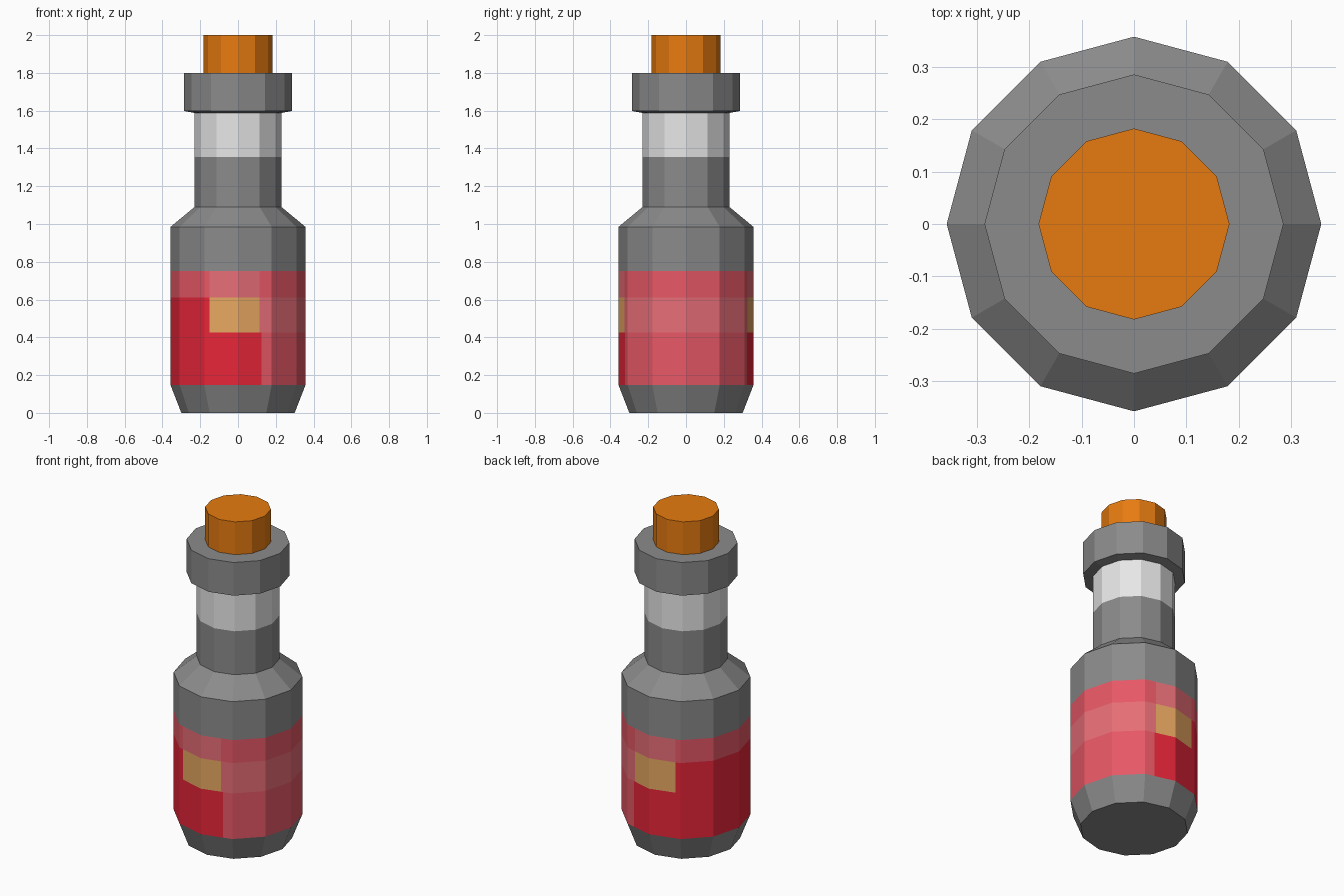
import bpy, bmesh, math
from mathutils import Vector

if "Cube" in bpy.data.objects:
    bpy.data.objects.remove(bpy.data.objects["Cube"])

SIDES = 12


def material(name, rgb):
    lin = [((c / 255 + 0.055) / 1.055) ** 2.4 if c > 10 else c / 255 / 12.92 for c in rgb]
    m = bpy.data.materials.new(name)
    m.diffuse_color = (*lin, 1)
    m.use_nodes = True
    m.node_tree.nodes["Principled BSDF"].inputs["Base Color"].default_value = m.diffuse_color
    return m


def lathe(name, profile, mats):
    """Closed 12-sided solid from (radius, height) rings."""
    bm = bmesh.new()
    rings = [[bm.verts.new((r * math.cos(2 * math.pi * i / SIDES),
                            r * math.sin(2 * math.pi * i / SIDES), z))
              for i in range(SIDES)] for r, z in profile]
    for a, b in zip(rings, rings[1:]):
        for i in range(SIDES):
            j = (i + 1) % SIDES
            bm.faces.new((a[i], a[j], b[j], b[i]))
    bm.faces.new(rings[0][::-1])
    bm.faces.new(rings[-1])
    me = bpy.data.meshes.new(name)
    ob = bpy.data.objects.new(name, me)
    bpy.context.collection.objects.link(ob)
    for m in mats:
        me.materials.append(m)
    return ob, bm


def cut_band(bm, lo, hi, x):
    """Cut the side faces between two heights along a plane of constant x."""
    faces = [f for f in bm.faces if lo < f.calc_center_median().z < hi]
    geom = set(faces)
    for f in faces:
        geom.update(f.edges)
        geom.update(f.verts)
    bmesh.ops.bisect_plane(bm, geom=list(geom), plane_co=Vector((x, 0, 0)),
                           plane_no=Vector((1, 0, 0)), dist=0.0005)


glass = material("grey_glass", (139, 139, 139))
white = material("white_band", (240, 240, 240))
red = material("deep_red", (236, 38, 58))
rose = material("rose_red", (238, 91, 105))
pink = material("light_rose", (238, 113, 122))
tan = material("tan_patch", (235, 170, 99))
cork_mat = material("orange_cork", (238, 127, 17))

# Bottle body, with ring edges where the label colours change
Z0, Z1, Z2, Z3 = 0.147, 0.425, 0.61, 0.75
bottle, bm = lathe("bottle", [
    (0.30, 0), (0.357, Z0), (0.357, Z1), (0.357, Z2), (0.357, Z3),
    (0.357, 0.985), (0.23, 1.09), (0.23, 1.355), (0.23, 1.588),
    (0.285, 1.598), (0.285, 1.80)], [glass, white, red, rose, pink, tan])

# Label panel edges
L, R = -0.15, 0.115
cut_band(bm, Z0, Z1, 0.125)
for x in (L, R):
    cut_band(bm, Z1, Z2, x)
    cut_band(bm, Z2, Z3, x)

# Label and neck colours by height and by side
for f in bm.faces:
    c = f.calc_center_median()
    f.material_index = 0
    if abs(f.normal.z) > 0.9 and len(f.verts) == SIDES:
        continue
    if 1.36 < c.z < 1.58:
        f.material_index = 1
    elif Z0 < c.z < Z1:
        f.material_index = 2 if c.x < 0.125 else 3
    elif Z1 < c.z < Z2:
        f.material_index = 2 if c.x < L else (5 if c.x < R else 4)
    elif Z2 < c.z < Z3:
        f.material_index = 4 if L < c.x < R else 3
bm.to_mesh(bottle.data)
bm.free()

# Cork
cork, bm = lathe("cork", [(0.182, 1.78), (0.182, 2.0)], [cork_mat])
bm.to_mesh(cork.data)
bm.free()
